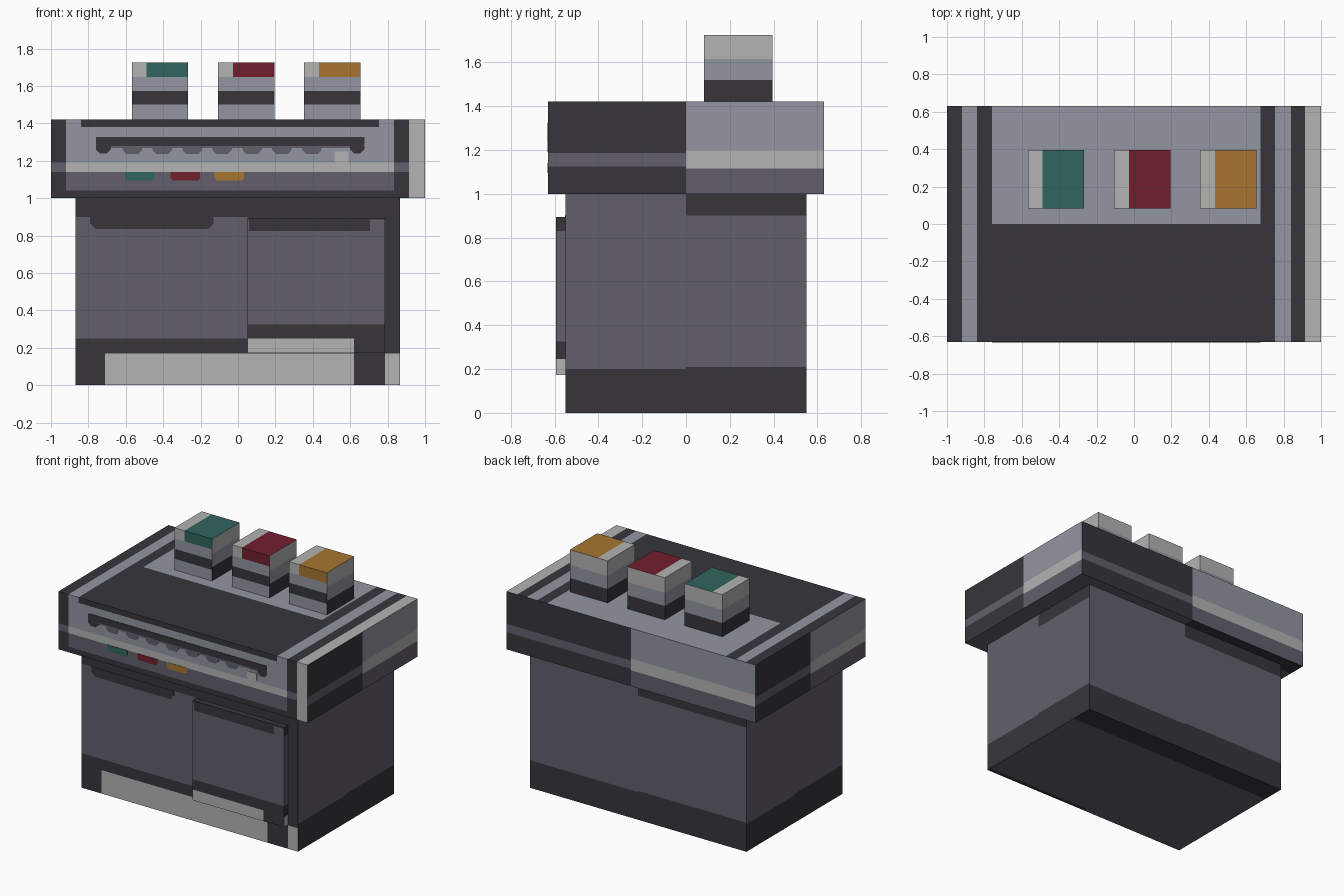
import bpy
import bmesh
from mathutils import Vector

cube = bpy.data.objects.get("Cube")
if cube:
    bpy.data.objects.remove(cube, do_unlink=True)


# Materials, one per flat colour
def linear(c):
    c /= 255
    return c / 12.92 if c <= 0.04045 else ((c + 0.055) / 1.055) ** 2.4


COLOURS = {
    "charcoal": (55, 53, 59),
    "purple_grey": (98, 95, 107),
    "blue_grey": (147, 150, 161),
    "pale_grey": (179, 179, 179),
    "teal": (49, 102, 95),
    "crimson": (113, 32, 46),
    "amber": (167, 118, 48),
}
MATS = []
for label, rgb in COLOURS.items():
    mat = bpy.data.materials.new(label)
    mat.use_nodes = True
    rgba = (*[linear(c) for c in rgb], 1)
    mat.diffuse_color = rgba
    mat.node_tree.nodes["Principled BSDF"].inputs["Base Color"].default_value = rgba
    MATS.append(mat)
DARK, PURPLE, BLUE, PALE, TEAL, RED, AMBER = range(len(MATS))

X, Y, Z = Vector((1, 0, 0)), Vector((0, 1, 0)), Vector((0, 0, 1))
# Each side has an outward normal and two in-plane directions
SIDES = {
    "front": (-Y, X, Z), "right": (X, Y, Z), "back": (Y, -X, Z),
    "left": (-X, -Y, Z), "top": (Z, X, Y), "bottom": (-Z, X, Y),
}
AROUND = ("right", "back", "left")
FAR = 9  # reaches past any edge


def finish(bm, name):
    mesh = bpy.data.meshes.new(name)
    bm.to_mesh(mesh)
    bm.free()
    for mat in MATS:
        mesh.materials.append(mat)
    obj = bpy.data.objects.new(name, mesh)
    bpy.context.collection.objects.link(obj)
    return obj


def painted_box(name, low, high, base, areas):
    """Box whose sides are cut into coloured rectangles (later ones win)."""
    low, high = Vector(low), Vector(high)
    bm = bmesh.new()
    bmesh.ops.create_cube(bm, size=1)
    for v in bm.verts:
        v.co = (low + high) / 2 + v.co * (high - low)
    bm.normal_update()
    for f in bm.faces:
        f.material_index = base
    for side, u0, u1, v0, v1, colour in areas:
        normal, u, v = SIDES[side]
        for axis, value in ((u, u0), (u, u1), (v, v0), (v, v1)):
            faces = [f for f in bm.faces if f.normal.dot(normal) > 0.9]
            geom = set(faces)
            for f in faces:
                geom.update(f.edges)
                geom.update(f.verts)
            bmesh.ops.bisect_plane(bm, geom=list(geom), dist=1e-5,
                                   plane_co=axis * value, plane_no=axis)
            bm.normal_update()
        for f in bm.faces:
            c = f.calc_center_median()
            if (f.normal.dot(normal) > 0.9 and u0 < c.dot(u) < u1
                    and v0 < c.dot(v) < v1):
                f.material_index = colour
    return finish(bm, name)


def tab(name, y, x0, x1, z0, z1, colour, cut=0.02):
    """Thin front plate with clipped lower corners."""
    bm = bmesh.new()
    outline = [(x0, z1), (x0, z0 + cut), (x0 + cut, z0),
               (x1 - cut, z0), (x1, z0 + cut), (x1, z1)]
    face = bm.faces.new([bm.verts.new((x, y, z)) for x, z in outline])
    new = bmesh.ops.extrude_face_region(bm, geom=[face])["geom"]
    for v in new:
        if isinstance(v, bmesh.types.BMVert):
            v.co.y -= 0.003
    bmesh.ops.recalc_face_normals(bm, faces=bm.faces)
    for f in bm.faces:
        f.material_index = colour
    return finish(bm, name)


# Cabinet
areas = [
    ("front", -FAR, 0.05, 0.25, 0.9, PURPLE),
    ("front", -0.71, 0.62, 0, 0.17, PALE),
    ("front", 0.785, FAR, 0, 0.17, PALE),
    ("bottom", -FAR, FAR, -FAR, FAR, PURPLE),
    ("bottom", -FAR, FAR, 0.38, FAR, DARK),
    ("bottom", 0, FAR, -FAR, -0.52, DARK),
]
for side in AROUND:
    areas += [(side, -FAR, 0, 0.2, FAR, PURPLE),
              (side, 0, FAR, 0.21, 0.9, PURPLE)]
painted_box("cabinet", (-0.87, -0.55, 0), (0.866, 0.55, 1), DARK, areas)
tab("cabinet_trim", -0.55, -0.79, -0.13, 0.835, 0.9, DARK, 0.03)

# Door
areas = [
    ("front", -FAR, FAR, 0.325, 0.825, PURPLE),
    ("front", 0.705, FAR, 0.8, 0.885, PURPLE),
    ("front", -FAR, 0.06, 0.8, 0.885, PURPLE),
    ("front", -FAR, 0.62, 0, 0.25, PALE),
]
for side in ("right", "left"):
    areas += [(side, -FAR, FAR, 0.325, 0.83, PURPLE),
              (side, -FAR, FAR, 0, 0.245, PALE)]
painted_box("door", (0.05, -0.593, 0.172), (0.785, -0.55, 0.895), DARK, areas)

# Counter
areas = [
    ("front", -FAR, FAR, 1.14, 1.19, PURPLE),
    ("front", -0.92, 0.835, 1.19, FAR, BLUE),
    ("front", -0.92, 0.835, 1.14, 1.19, PALE),
    ("front", -0.92, 0.835, 1.04, 1.14, PURPLE),
    ("front", -0.84, 0.755, 1.38, FAR, DARK),
    ("front", 0.915, FAR, 0, FAR, PALE),
    ("top", -0.92, -0.84, -FAR, FAR, BLUE),
    ("top", 0.755, 0.84, -FAR, FAR, BLUE),
    ("top", 0.915, FAR, -FAR, FAR, PALE),
    ("top", -0.76, 0.675, 0, FAR, BLUE),
    ("bottom", -FAR, FAR, -FAR, FAR, PURPLE),
    ("bottom", -FAR, 0, 0.5, FAR, DARK),
]
for side in AROUND:
    areas += [(side, -FAR, 0, 1.125, 1.185, PURPLE),
              (side, 0, FAR, 1.2, FAR, BLUE),
              (side, 0, FAR, 1.115, 1.2, PALE),
              (side, 0, FAR, 0, 1.115, PURPLE)]
painted_box("counter", (-1, -0.63, 1), (1, 0.63, 1.42), DARK, areas)

# Slot on the counter front, with its scalloped fringe
FRONT = -0.63
tab("slot", FRONT, -0.76, 0.675, 1.28, 1.326, DARK, 0.005)
tab("slot_left_end", FRONT, -0.76, -0.68, 1.24, 1.28, DARK)
tab("slot_right_end", FRONT, 0.6, 0.675, 1.24, 1.28, DARK)
tab("fringe", FRONT, -0.68, 0.6, 1.268, 1.28, PURPLE, 0.004)
for i in range(7):
    x = -0.565 + 0.16 * i
    tab(f"scallop_{i}", FRONT, x - 0.052, x + 0.052, 1.235, 1.268, PURPLE, 0.022)
tab("slot_tag", FRONT, 0.515, 0.592, 1.19, 1.25, PALE, 0.01)

# Hanging tabs and the containers on the counter
for colour, tab_x, box_x in ((TEAL, -0.605, -0.568), (RED, -0.362, -0.107),
                             (AMBER, -0.125, 0.353)):
    label = MATS[colour].name
    tab(f"{label}_tab", FRONT, tab_x, tab_x + 0.158, 1.095, 1.14, colour, 0.012)
    areas = [
        ("front", -FAR, FAR, 0, FAR, BLUE),
        ("front", -FAR, FAR, 1.5, 1.573, DARK),
        ("front", -FAR, FAR, 1.648, FAR, PALE),
        ("front", box_x + 0.08, FAR, 1.648, FAR, colour),
        ("top", box_x + 0.08, FAR, -FAR, FAR, colour),
    ]
    for side in AROUND:
        areas += [(side, -FAR, FAR, 0, 1.52, DARK),
                  (side, -FAR, FAR, 1.52, 1.615, BLUE)]
    painted_box(f"{label}_container", (box_x, 0.083, 1.42),
                (box_x + 0.302, 0.395, 1.725), PALE, areas)
